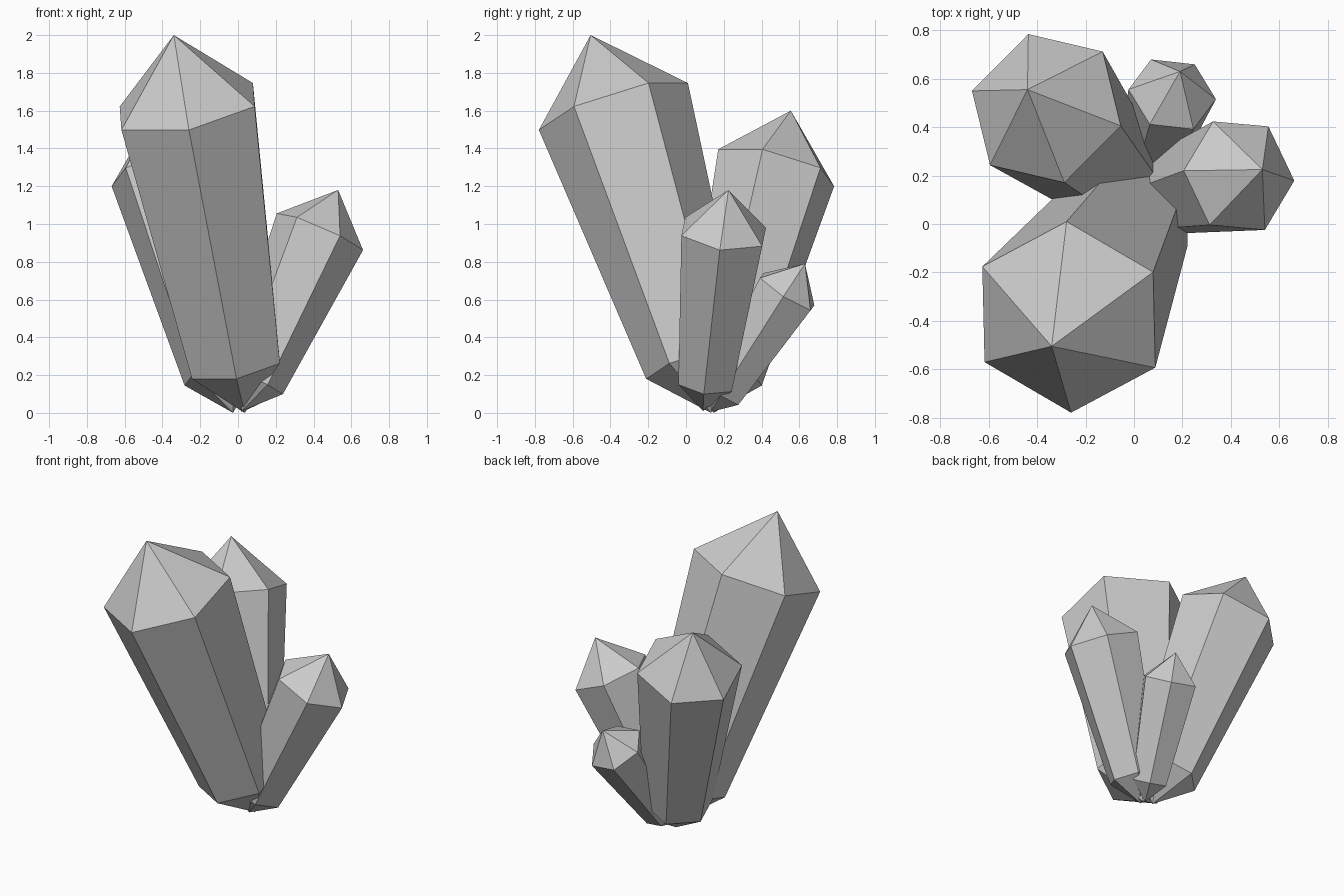
import bpy, bmesh, math
from mathutils import Vector, Matrix

if "Cube" in bpy.data.objects:
    bpy.data.objects.remove(bpy.data.objects["Cube"])


def crystal(name, base, apex, corner):
    """Tapered six-sided crystal, pointed at both ends; corner sets size of twist."""
    base, apex, corner = Vector(base), Vector(apex), Vector(corner)
    length = (apex - base).length
    axis = (apex - base).normalized()
    out = corner - base.lerp(apex, 0.811)
    out = (out - axis * out.dot(axis)).normalized()

    bm = bmesh.new()

    def ring(t, radius):
        centre = base.lerp(apex, t)
        return [bm.verts.new(centre + Matrix.Rotation(math.radians(60 * i), 3, axis) @ out * radius * length)
                for i in range(6)]

    bottom, top = bm.verts.new(base), bm.verts.new(apex)
    low, high = ring(0.131, 0.128), ring(0.811, 0.194)
    for i in range(6):
        j = (i + 1) % 6
        bm.faces.new((bottom, low[j], low[i]))
        bm.faces.new((low[i], low[j], high[j], high[i]))
        bm.faces.new((high[i], high[j], top))
    bmesh.ops.recalc_face_normals(bm, faces=bm.faces)
    mesh = bpy.data.meshes.new(name)
    bm.to_mesh(mesh)
    bm.free()
    obj = bpy.data.objects.new(name, mesh)
    bpy.context.collection.objects.link(obj)


# Cluster: base point, tip, and one corner of the upper ring
crystal("large_crystal", (0.035, 0.133, 0.0), (-0.34, -0.505, 2.0), (-0.26, -0.77, 1.5))
crystal("back_crystal", (-0.026, 0.145, 0.0), (-0.44, 0.555, 1.6), (-0.67, 0.55, 1.2))
crystal("right_crystal", (0.02, 0.09, 0.01), (0.53, 0.225, 1.18), (0.665, 0.18, 0.87))
crystal("small_crystal", (0.02, 0.13, 0.005), (0.19, 0.63, 0.79), (0.335, 0.515, 0.615))
